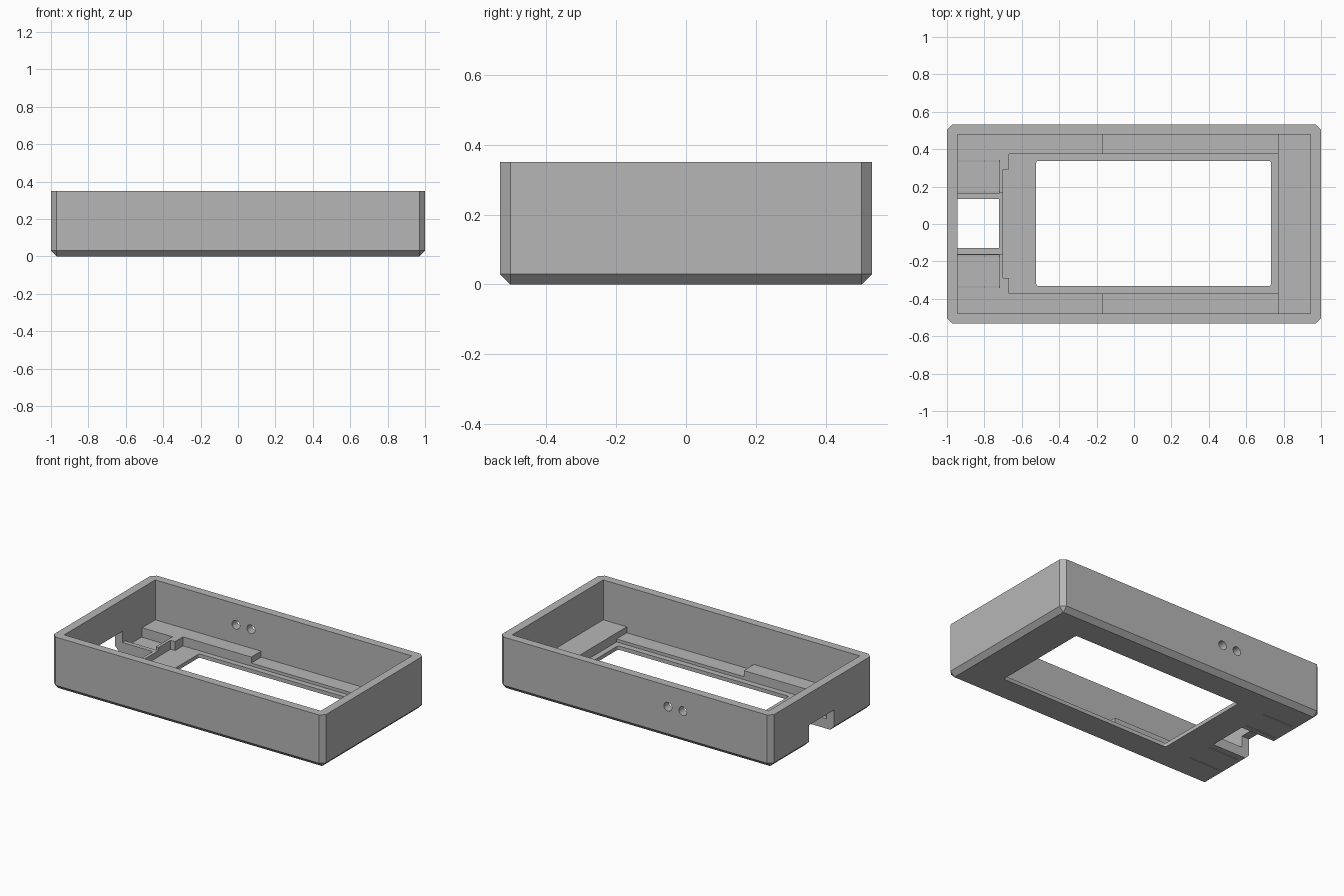
import bpy, bmesh, math
from mathutils import Matrix, Vector

if "Cube" in bpy.data.objects:
    bpy.data.objects.remove(bpy.data.objects["Cube"])

grey = bpy.data.materials.new("matte grey")
grey.use_nodes = True
COLOUR = (0.47, 0.47, 0.47, 1)
grey.diffuse_color = COLOUR
grey.node_tree.nodes["Principled BSDF"].inputs["Base Color"].default_value = COLOUR

WALL_X, WALL_Y = 0.943, 0.478
LEDGE, SHELF, FLOOR = 0.085, 0.045, 0.025
OPEN = 0.2            # cutters inside the cavity stop here


def finish(name, bm):
    bmesh.ops.recalc_face_normals(bm, faces=bm.faces)
    mesh = bpy.data.meshes.new(name)
    bm.to_mesh(mesh)
    bm.free()
    mesh.materials.append(grey)
    obj = bpy.data.objects.new(name, mesh)
    bpy.context.collection.objects.link(obj)
    return obj


def box(name, x, y, z, bevel=0, segments=1, bottom=False):
    """Box from ranges, with bevelled upright and optionally bottom edges."""
    bm = bmesh.new()
    bmesh.ops.create_cube(bm, size=1)
    for v in bm.verts:
        v.co = Vector([r[0] if c < 0 else r[1] for c, r in zip(v.co, (x, y, z))])
    if bevel:
        def chosen(e):
            a, b = (v.co.z for v in e.verts)
            return abs(a - b) > 1e-4 or (bottom and max(a, b) < z[0] + 1e-4)
        bmesh.ops.bevel(bm, geom=[e for e in bm.edges if chosen(e)], offset=bevel,
                        segments=segments, profile=0.5, affect='EDGES')
    return finish(name, bm)


cutters = []


def cut(*args, **kwargs):
    cutters.append(box("cutter", *args, **kwargs))


# Outer shell with chamfered corners and bottom rim
case = box("case_shell", (-1, 1), (-0.533, 0.533), (0, 0.35), bevel=0.03, bottom=True)

# Main cavity
cut((-WALL_X, WALL_X), (-WALL_Y, WALL_Y), (LEDGE, 0.5))

# Lower side shelves and the display recess
cut((-0.165, 0.77), (-WALL_Y, WALL_Y), (SHELF, OPEN))
cut((-0.667, 0.77), (-0.371, 0.375), (FLOOR, OPEN))
cut((-0.70, -0.6), (-0.288, 0.292), (FLOOR, OPEN))

# Display window
cut((-0.523, 0.732), (-0.332, 0.338), (-0.1, OPEN), bevel=0.012, segments=4)

# Connector slot through floor and end wall, with lower ribs around it
cut((-WALL_X, -0.69), (-0.16, 0.165), (0.065, OPEN))
cut((-1.1, -0.722), (-0.128, 0.135), (-0.1, 0.14))

# Button pockets with thin flexing slits along both sides
for side in (-1, 1):
    near, far = sorted((side * 0.165, side * 0.34))
    cut((-WALL_X, -0.72), (near, far), (FLOOR, OPEN))
    for y in (0.168, 0.334):
        lo, hi = sorted((side * y, side * (y + 0.006)))
        cut((-WALL_X, -0.722), (lo, hi), (-0.1, OPEN))

# Two round holes in the back wall
for x in (-0.35, -0.24):
    bm = bmesh.new()
    bmesh.ops.create_cone(bm, cap_ends=True, segments=32, radius1=0.029,
                          radius2=0.029, depth=0.2,
                          matrix=Matrix.Translation((x, 0.51, 0.21))
                          @ Matrix.Rotation(math.pi / 2, 4, 'X'))
    cutters.append(finish("cutter", bm))

# Carve the shell, then drop the cutters
for c in cutters:
    c.hide_render = True
    mod = case.modifiers.new("carve", 'BOOLEAN')
    mod.operation, mod.solver, mod.object = 'DIFFERENCE', 'EXACT', c
bpy.context.view_layer.update()
carved = bpy.data.meshes.new_from_object(
    case.evaluated_get(bpy.context.evaluated_depsgraph_get()))
case.modifiers.clear()
case.data = carved
carved.name = "case_shell"
for c in cutters:
    bpy.data.objects.remove(c)

bpy.context.view_layer.objects.active = case
case.select_set(True)
bpy.ops.object.shade_smooth_by_angle(angle=math.radians(25))
